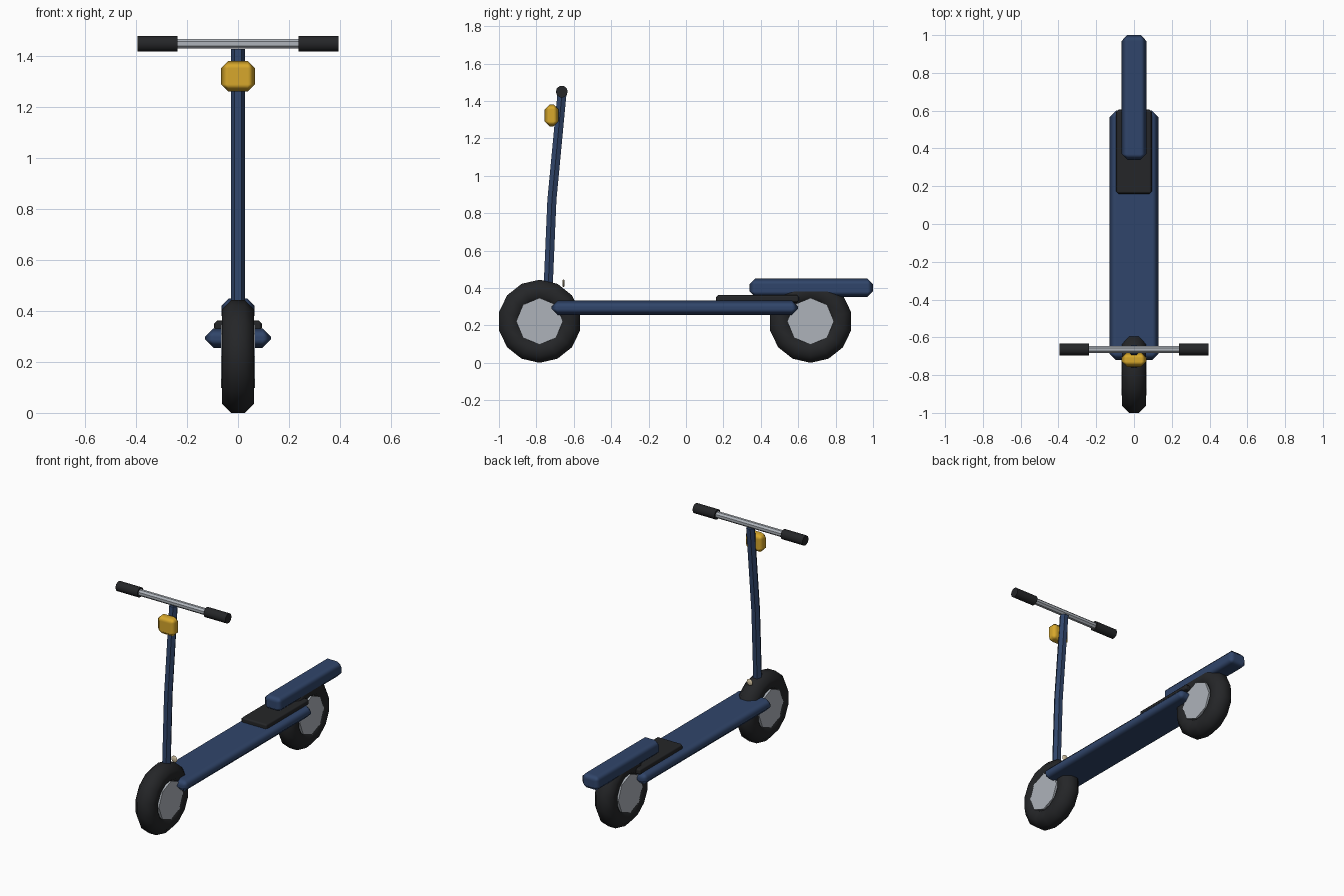
import bpy, bmesh, math
from math import pi, radians
from mathutils import Vector, Matrix

if "Cube" in bpy.data.objects:
    bpy.data.objects.remove(bpy.data.objects["Cube"])


def material(name, rgb):
    m = bpy.data.materials.new(name)
    m.diffuse_color = (*rgb, 1)
    m.use_nodes = True
    m.node_tree.nodes["Principled BSDF"].inputs["Base Color"].default_value = m.diffuse_color
    return m


BLUE = material("blue_paint", (0.03, 0.06, 0.145))
DARK = material("dark_rubber", (0.018, 0.019, 0.021))
STEEL = material("steel", (0.42, 0.45, 0.49))
YELLOW = material("yellow_lamp", (0.68, 0.39, 0.025))
TAN = material("tan_plastic", (0.66, 0.55, 0.36))


def finish(ob, name, mat, angle=35):
    ob.name = ob.data.name = name
    ob.data.materials.append(mat)
    bpy.ops.object.select_all(action='DESELECT')
    ob.select_set(True)
    bpy.context.view_layer.objects.active = ob
    bpy.ops.object.shade_smooth_by_angle(angle=radians(angle))
    return ob


def from_bmesh(bm, name, mat, angle=35):
    bmesh.ops.recalc_face_normals(bm, faces=bm.faces)
    me = bpy.data.meshes.new(name)
    bm.to_mesh(me)
    bm.free()
    ob = bpy.data.objects.new(name, me)
    bpy.context.collection.objects.link(ob)
    return finish(ob, name, mat, angle)


def chamfer_box(name, lo, hi, bevel, mat):
    lo, hi = Vector(lo), Vector(hi)
    bm = bmesh.new()
    bmesh.ops.create_cube(bm, size=1)
    bmesh.ops.scale(bm, vec=hi - lo, verts=bm.verts)
    bmesh.ops.translate(bm, vec=(lo + hi) / 2, verts=bm.verts)
    ob = from_bmesh(bm, name, mat, 50)
    mod = ob.modifiers.new("chamfer", 'BEVEL')
    mod.width, mod.segments = bevel, 1
    mod.limit_method = 'NONE'
    mod.harden_normals = True
    return ob


def rod_x(name, x, y, z, radius, length, sides, mat, turn=0.0, angle=35):
    bm = bmesh.new()
    bmesh.ops.create_cone(bm, cap_ends=True, segments=sides, radius1=radius,
                          radius2=radius, depth=length)
    rot = Matrix.Rotation(pi / 2, 4, 'Y') @ Matrix.Rotation(turn, 4, 'Z')
    bmesh.ops.transform(bm, matrix=Matrix.Translation((x, y, z)) @ rot, verts=bm.verts)
    return from_bmesh(bm, name, mat, angle)


# Wheels: an eight-sided tyre section spun in 14 steps, with an eight-sided hub
def wheel(name, y, z=0.222, radius=0.222, half=0.063):
    bm = bmesh.new()
    ring = []
    for i in range(8):
        a = pi / 8 + i * pi / 4
        r = half / math.cos(pi / 8)
        ring.append(bm.verts.new((r * math.cos(a), y, z + radius - half + r * math.sin(a))))
    edges = [bm.edges.new((ring[i], ring[i - 1])) for i in range(8)]
    bmesh.ops.spin(bm, geom=ring + edges, cent=(0, y, z), axis=(1, 0, 0),
                   angle=2 * pi, steps=14, use_merge=True)
    bmesh.ops.remove_doubles(bm, verts=bm.verts, dist=1e-4)
    from_bmesh(bm, name + "_tyre", DARK, 50)
    rod_x(name + "_hub", 0, y, z, 0.125, 0.132, 8, STEEL)


wheel("front_wheel", -0.783)
wheel("rear_wheel", 0.666)

# Deck, rear foot pad and rear fender
chamfer_box("deck", (-0.13, -0.72, 0.255), (0.13, 0.60, 0.332), 0.034, BLUE)
chamfer_box("foot_pad", (-0.094, 0.16, 0.322), (0.094, 0.605, 0.362), 0.012, DARK)
chamfer_box("rear_fender", (-0.065, 0.34, 0.352), (0.065, 1.0, 0.45), 0.03, BLUE)

# Steering stem: six-sided tube with a slight bend
bm = bmesh.new()
rings = []
for y, z in ((-0.738, 0.38), (-0.717, 0.87), (-0.664, 1.43)):
    rings.append([bm.verts.new((0.028 * math.cos(i * pi / 3),
                                y + 0.028 * math.sin(i * pi / 3), z)) for i in range(6)])
for a, b in zip(rings, rings[1:]):
    for i in range(6):
        bm.faces.new((a[i - 1], a[i], b[i], b[i - 1]))
bm.faces.new(rings[0])
bm.faces.new(rings[-1])
from_bmesh(bm, "steering_stem", BLUE)

# Handlebar and grips
rod_x("handlebar", 0, -0.664, 1.45, 0.021, 0.76, 8, STEEL, turn=pi / 8)
for side, name in ((-1, "left_grip"), (1, "right_grip")):
    rod_x(name, side * 0.317, -0.664, 1.45, 0.032, 0.157, 10, DARK, angle=40)

# Head lamp
chamfer_box("head_lamp", (-0.066, -0.756, 1.263), (0.066, -0.681, 1.382), 0.028, YELLOW)

# Small button behind the front wheel
bm = bmesh.new()
bmesh.ops.create_uvsphere(bm, u_segments=8, v_segments=6, radius=0.022)
bmesh.ops.scale(bm, vec=(1, 0.3, 1), verts=bm.verts)
bmesh.ops.translate(bm, vec=(0, -0.655, 0.425), verts=bm.verts)
from_bmesh(bm, "rear_button", TAN, 60)
